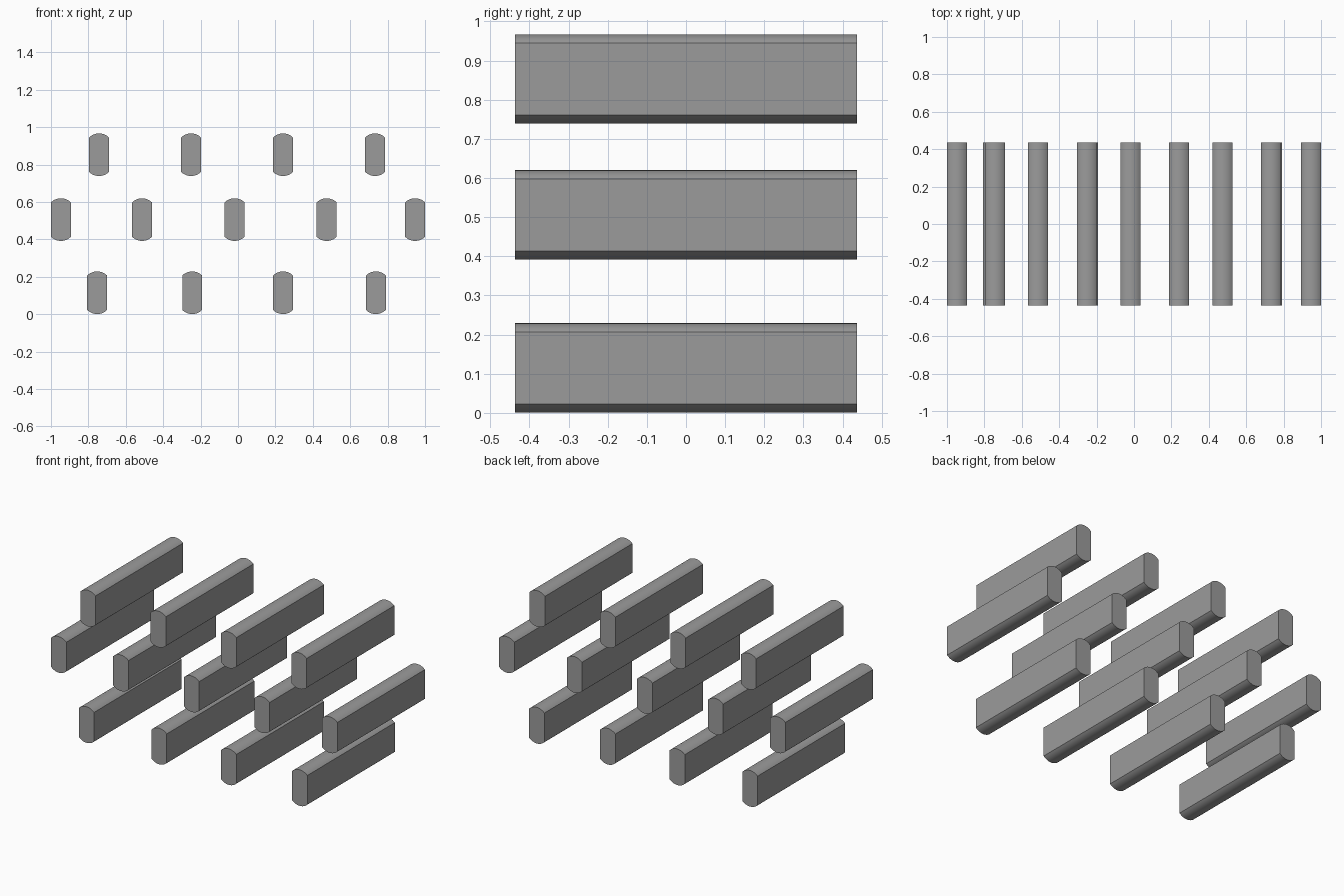
import bpy
import bmesh
import math

cube = bpy.data.objects.get("Cube")
if cube:
    bpy.data.objects.remove(cube, do_unlink=True)

HALF_W, HALF_L, HALF_H, RISE = 0.053, 0.437, 0.114, 0.022
ARC_STEPS = 12

# Single grey material
grey = bpy.data.materials.new("plain grey")
grey.use_nodes = True
colour = (0.33, 0.33, 0.33, 1)
grey.diffuse_color = colour
grey.node_tree.nodes["Principled BSDF"].inputs["Base Color"].default_value = colour


def bar_profile():
    """Straight-sided section with a shallow arc at top and bottom."""
    radius = (HALF_W ** 2 + RISE ** 2) / (2 * RISE)
    spread = math.asin(HALF_W / radius)
    top = []
    for i in range(ARC_STEPS + 1):
        a = spread * (1 - 2 * i / ARC_STEPS)
        top.append((radius * math.sin(a), HALF_H - radius * (1 - math.cos(a))))
    return top + [(-x, -z) for x, z in top]


def bar_mesh():
    """Extrude the section from front to back."""
    bm = bmesh.new()
    verts = [bm.verts.new((x, -HALF_L, z)) for x, z in bar_profile()]
    face = bm.faces.new(verts)
    made = bmesh.ops.extrude_face_region(bm, geom=[face])["geom"]
    moved = [v for v in made if isinstance(v, bmesh.types.BMVert)]
    bmesh.ops.translate(bm, verts=moved, vec=(0, 2 * HALF_L, 0))
    bmesh.ops.recalc_face_normals(bm, faces=bm.faces)
    mesh = bpy.data.meshes.new("bar")
    bm.to_mesh(mesh)
    bm.free()
    mesh.materials.append(grey)
    return mesh


# Three staggered rows of bars: centre height and x positions
rows = {
    "lower": (0.115, (-0.753, -0.245, 0.241, 0.737)),
    "middle": (0.506, (-0.947, -0.513, -0.018, 0.474, 0.947)),
    "upper": (0.853, (-0.743, -0.251, 0.241, 0.733)),
}
mesh = bar_mesh()
bars = []
for row, (z, xs) in rows.items():
    for n, x in enumerate(xs, 1):
        bar = bpy.data.objects.new(f"{row}_bar_{n}", mesh)
        bar.location = (x, 0, z)
        bpy.context.collection.objects.link(bar)
        bars.append(bar)

# Smooth arcs, sharp shoulders and ends
bpy.ops.object.select_all(action='DESELECT')
bars[0].select_set(True)
bpy.context.view_layer.objects.active = bars[0]
bpy.ops.object.shade_smooth_by_angle(angle=math.radians(20))
